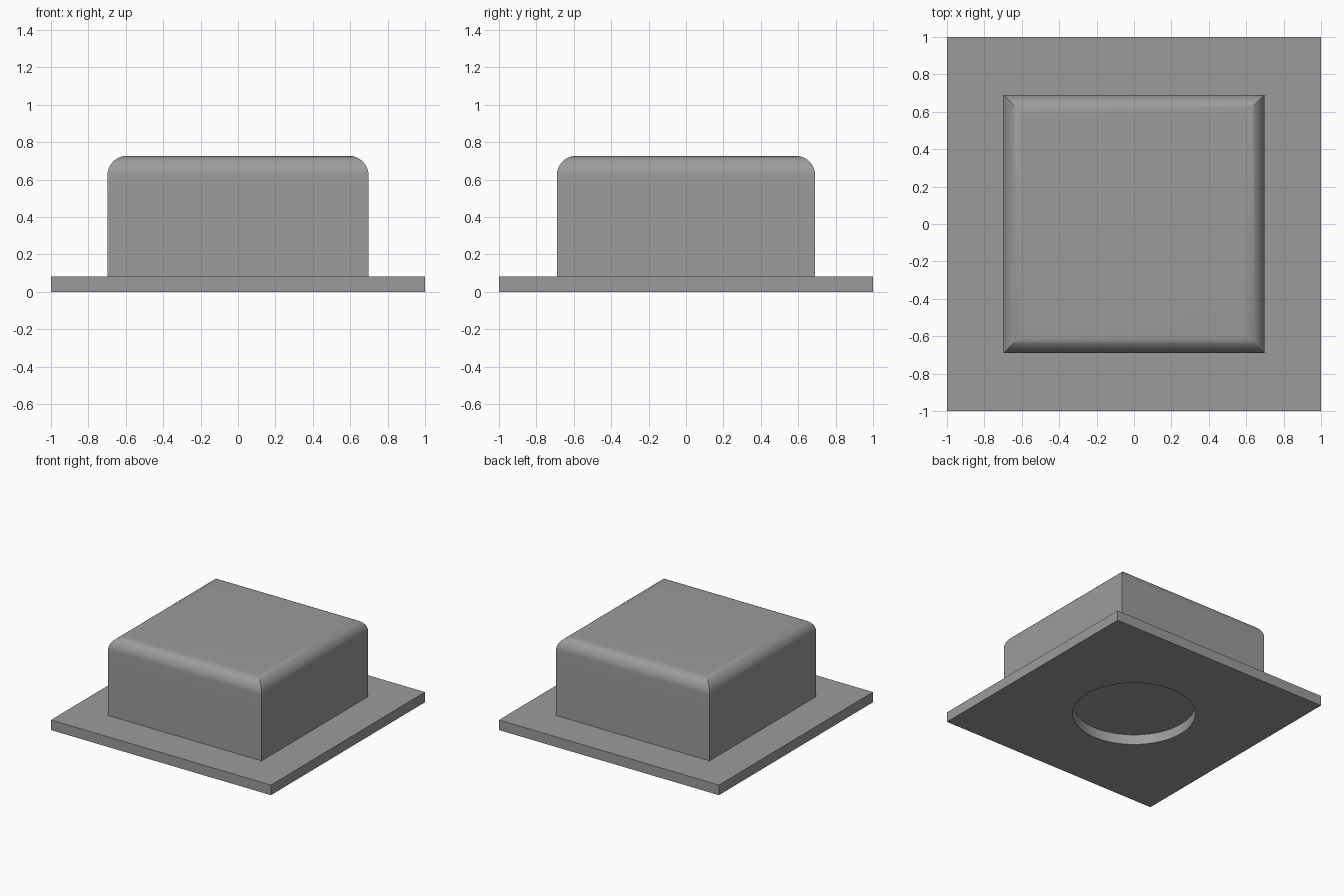
import bpy, bmesh, math

if "Cube" in bpy.data.objects:
    bpy.data.objects.remove(bpy.data.objects["Cube"])

grey = bpy.data.materials.new("mid grey")
grey.diffuse_color = (0.33, 0.33, 0.33, 1)
grey.use_nodes = True
grey.node_tree.nodes["Principled BSDF"].inputs["Base Color"].default_value = grey.diffuse_color

PLATE_H = 0.083
HOLE_R = 0.463
TOP = 0.727
FILLET = 0.105


def finish(bm, name):
    bmesh.ops.recalc_face_normals(bm, faces=bm.faces)
    mesh = bpy.data.meshes.new(name)
    bm.to_mesh(mesh)
    bm.free()
    mesh.materials.append(grey)
    obj = bpy.data.objects.new(name, mesh)
    bpy.context.collection.objects.link(obj)
    bpy.ops.object.select_all(action='DESELECT')
    obj.select_set(True)
    bpy.context.view_layer.objects.active = obj
    bpy.ops.object.shade_smooth_by_angle(angle=math.radians(30))
    return obj


def bridge(bm, a, b):
    n = len(a)
    for i in range(n):
        j = (i + 1) % n
        bm.faces.new((a[i], a[j], b[j], b[i]))


# Square base plate with a round through hole
bm = bmesh.new()
N = 96
rims = []
for z in (0, PLATE_H):
    inner, outer = [], []
    for i in range(N):
        a = 2 * math.pi * i / N
        c, s = math.cos(a), math.sin(a)
        k = 1 / max(abs(c), abs(s))
        inner.append(bm.verts.new((HOLE_R * c, HOLE_R * s, z)))
        outer.append(bm.verts.new((k * c, k * s, z)))
    bridge(bm, inner, outer)
    rims.append((inner, outer))
bridge(bm, rims[0][0], rims[1][0])
bridge(bm, rims[0][1], rims[1][1])
finish(bm, "base_plate")

# Raised block: sharp upright corners, rounded top edges with mitred corners
bm = bmesh.new()
STEPS = 16
profile = [(0, PLATE_H)]
for i in range(STEPS + 1):
    a = math.pi / 2 * i / STEPS
    profile.append((FILLET * (1 - math.cos(a)), TOP - FILLET * (1 - math.sin(a))))
rings = []
for inset, z in profile:
    x, y = 0.698 - inset, 0.691 - inset
    rings.append([bm.verts.new((sx * x, sy * y, z))
                  for sx, sy in ((-1, -1), (1, -1), (1, 1), (-1, 1))])
for a, b in zip(rings, rings[1:]):
    bridge(bm, a, b)
bm.faces.new(rings[0])
bm.faces.new(rings[-1])
finish(bm, "raised_block")
